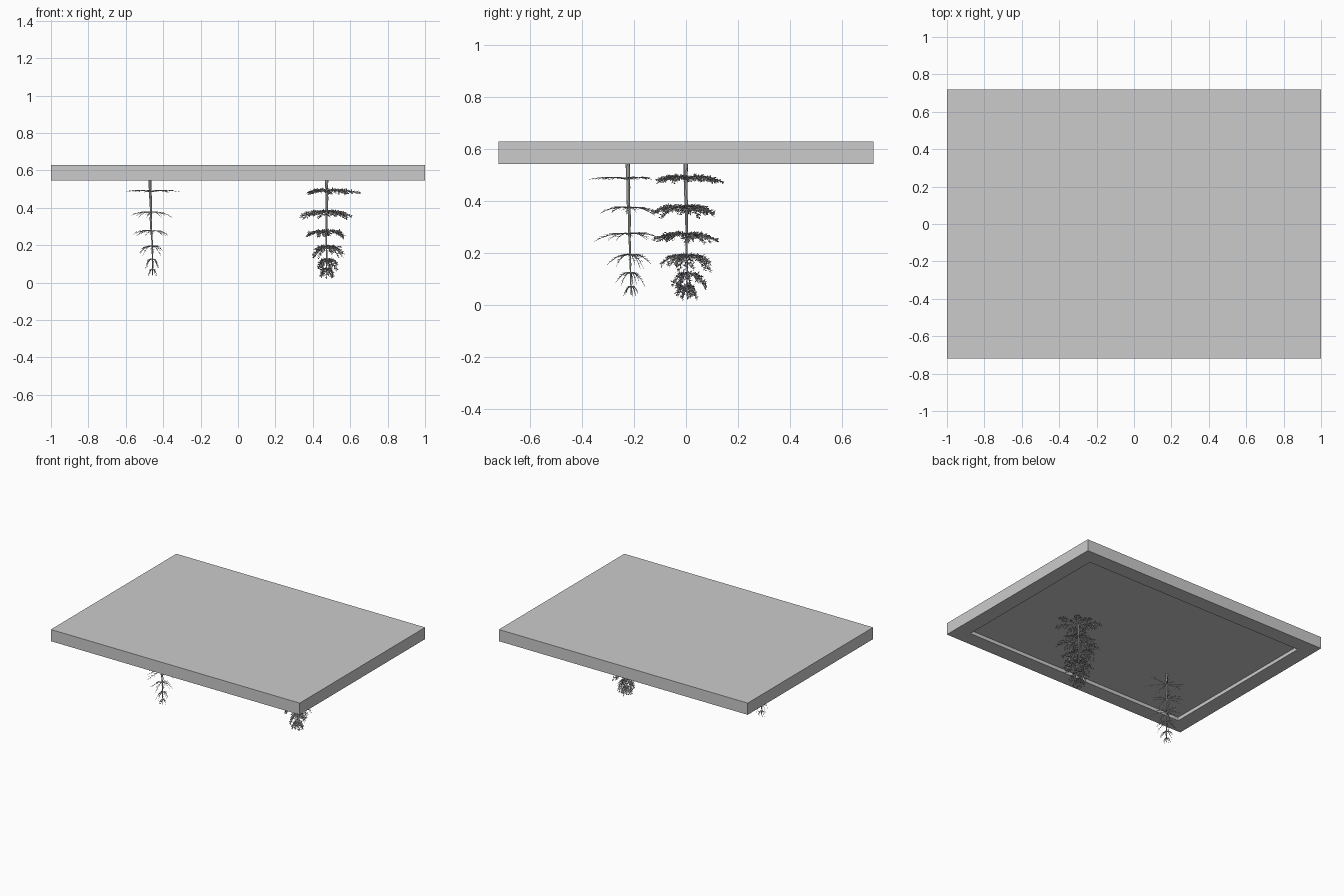
import bpy, bmesh, random
from math import sin, cos, pi, sqrt
from mathutils import Vector

if "Cube" in bpy.data.objects:
    bpy.data.objects.remove(bpy.data.objects["Cube"])


def make_object(name, bm):
    me = bpy.data.meshes.new(name)
    bm.to_mesh(me)
    bm.free()
    ob = bpy.data.objects.new(name, me)
    bpy.context.collection.objects.link(ob)
    return ob


# Slab with a shallow recessed panel underneath
bm = bmesh.new()
bmesh.ops.create_cube(bm, size=1)
for v in bm.verts:
    v.co = Vector((v.co.x * 2, v.co.y * 1.44, 0.587 + v.co.z * 0.085))
bm.faces.ensure_lookup_table()
under = [f for f in bm.faces if f.normal.z < -0.9]
bmesh.ops.inset_region(bm, faces=under, thickness=0.155)
ext = bmesh.ops.extrude_discrete_faces(bm, faces=under)
for f in ext["faces"]:
    bmesh.ops.translate(bm, verts=f.verts, vec=(0, 0, 0.025))
make_object("slab", bm)


def tube(bm, pts, r0, r1, sides=3):
    """Tapered tube along a path"""
    rings = []
    n = len(pts)
    for i, p in enumerate(pts):
        d = (pts[min(i + 1, n - 1)] - pts[max(i - 1, 0)]).normalized()
        ref = Vector((1, 0, 0)) if abs(d.z) > 0.8 else Vector((0, 0, 1))
        u = d.cross(ref).normalized()
        w = d.cross(u)
        r = r0 + (r1 - r0) * i / (n - 1)
        rings.append([bm.verts.new(p + (u * cos(2 * pi * k / sides) + w * sin(2 * pi * k / sides)) * r)
                      for k in range(sides)])
    for a, b in zip(rings, rings[1:]):
        for k in range(sides):
            j = (k + 1) % sides
            bm.faces.new((a[k], a[j], b[j], b[k]))
    bm.faces.new(rings[0][::-1])
    bm.faces.new(rings[-1])


def leaf(bm, p, d, size, rng):
    """Small folded diamond leaf"""
    side = d.cross(Vector((rng.uniform(-1, 1), rng.uniform(-1, 1), 1))).normalized()
    v = [bm.verts.new(q) for q in (p, p + d * size * 0.5 + side * size * 0.25,
                                   p + d * size, p + d * size * 0.5 - side * size * 0.25)]
    bm.faces.new(v)


def tree(name, base, tip, tiers, leafy, seed):
    rng = random.Random(seed)
    wood, leaves = bmesh.new(), bmesh.new()
    base, tip = Vector(base), Vector(tip)

    def trunk_at(z):
        return base.lerp(tip, (base.z - z) / (base.z - tip.z))

    path = []
    for i in range(10):
        p = base.lerp(tip, i / 9)
        if 0 < i < 9:
            p += Vector((rng.uniform(-1, 1), rng.uniform(-1, 1), 0)) * 0.0025
        path.append(p)
    tube(wood, path, 0.0085, 0.0015, 8)

    # Whorls of branches: height, reach to -x, +x, -y, +y, and droop
    for z, left, right, front, back, droop in tiers:
        start = trunk_at(z)
        count = 9 if leafy else 8
        for k in range(count):
            a = 2 * pi * k / count + rng.uniform(-0.2, 0.2)
            rx = right if cos(a) > 0 else left
            ry = back if sin(a) > 0 else front
            reach = 1 / sqrt((cos(a) / rx) ** 2 + (sin(a) / ry) ** 2)
            reach *= rng.uniform(0.75, 1.0) * (0.96 if leafy else 1)
            fall = droop * rng.uniform(0.6, 1.2)
            out = Vector((cos(a), sin(a), 0))
            side = Vector((-sin(a), cos(a), 0))
            bend = rng.uniform(-0.1, 0.1) * reach

            def at(t):
                return (start + out * reach * t + side * bend * t * t
                        + Vector((0, 0, 0.008 * sin(pi * t) - fall * t ** 1.5)))
            tube(wood, [at(t / 5) for t in range(6)], 0.0026, 0.0006, 4)

            # Side twigs, alternating
            n = 8 if leafy else 5
            for i in range(n):
                t = 0.28 + 0.68 * i / n
                s = 1 if i % 2 else -1
                ln = reach * (0.42 if leafy else 0.38) * (1.15 - t) * rng.uniform(0.7, 1.2)
                d = (out + side * s * rng.uniform(0.5, 0.9)
                     + Vector((0, 0, rng.uniform(-0.4, 0.05)))).normalized()
                p = at(t)
                q = p + d * ln
                tube(wood, [p, p.lerp(q, 0.5) + Vector((0, 0, 0.002)), q], 0.0013, 0.0005)
                if leafy:
                    m = max(4, int(ln / 0.0035))
                    for j in range(m):
                        ld = (d + Vector([rng.uniform(-1, 1) for _ in range(3)]) * 0.9).normalized()
                        leaf(leaves, p.lerp(q, (j + 0.5) / m), ld, rng.uniform(0.01, 0.016), rng)
            if leafy:
                m = max(6, int(reach / 0.005))
                for j in range(m):
                    t = 0.2 + 0.8 * j / m
                    ld = (out + Vector([rng.uniform(-1, 1) for _ in range(3)])).normalized()
                    leaf(leaves, at(t), ld, rng.uniform(0.01, 0.016), rng)
    make_object(name + "_wood", wood)
    if leafy:
        make_object(name + "_leaves", leaves)
    else:
        leaves.free()


# Bare hanging tree
tree("bare_tree", (-0.47, -0.225, 0.57), (-0.457, -0.21, 0.04), [
    (0.485, 0.135, 0.16, 0.175, 0.11, 0.0),
    (0.375, 0.14, 0.14, 0.13, 0.13, 0.025),
    (0.275, 0.12, 0.105, 0.145, 0.125, 0.025),
    (0.195, 0.08, 0.08, 0.11, 0.09, 0.05),
    (0.125, 0.045, 0.045, 0.06, 0.06, 0.045),
    (0.07, 0.025, 0.025, 0.03, 0.03, 0.03)], False, 3)

# Leafy hanging tree
tree("leafy_tree", (0.475, 0, 0.57), (0.475, 0.005, 0.02), [
    (0.492, 0.15, 0.19, 0.14, 0.17, 0.02),
    (0.38, 0.15, 0.16, 0.15, 0.14, 0.04),
    (0.275, 0.14, 0.12, 0.145, 0.135, 0.04),
    (0.195, 0.10, 0.105, 0.12, 0.12, 0.06),
    (0.125, 0.06, 0.065, 0.08, 0.09, 0.06),
    (0.075, 0.04, 0.04, 0.05, 0.05, 0.05)], True, 7)
